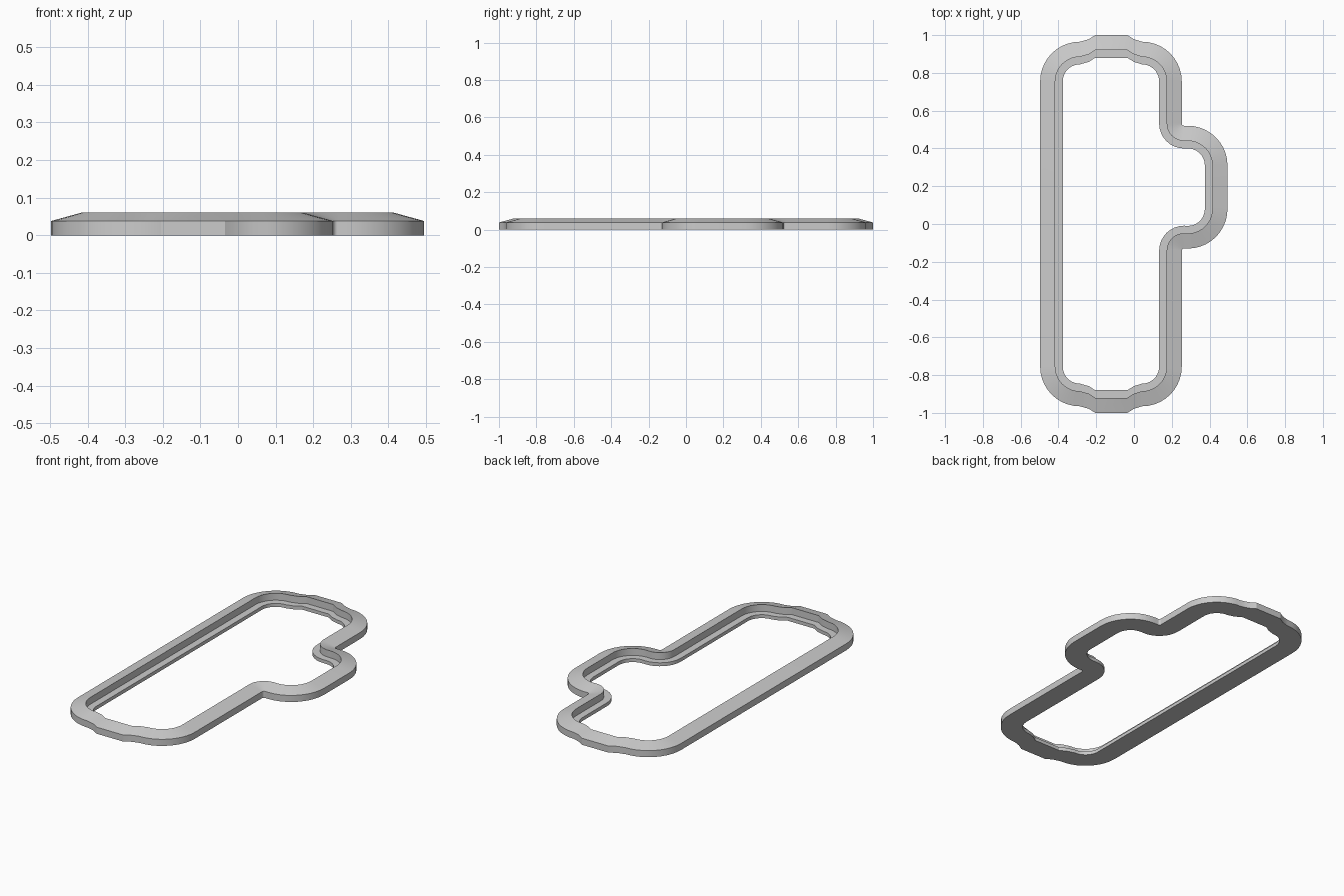
import bpy, bmesh
from math import radians, cos, sin

if "Cube" in bpy.data.objects:
    bpy.data.objects.remove(bpy.data.objects["Cube"])

# Stations along the outer edge: position, and inward direction
path = []


def arc(cx, cy, r, a0, a1, n, concave=False):
    s = 1 if concave else -1
    for i in range(n + 1):
        a = radians(a0 + (a1 - a0) * i / n)
        path.append((cx + r * cos(a), cy + r * sin(a), s * cos(a), s * sin(a)))


def end_bump(points, side):
    for x, y in points:
        path.append((x, side * y, 0, -side))


bump = [(0.0, 0.978), (-0.035, 1.0), (-0.205, 1.0), (-0.24, 0.978)]

# Counter-clockwise outline: right side with its bulge, then back, left, front
arc(0.043, -0.755, 0.21, -90, 0, 10)
arc(0.265, -0.141, 0.012, 180, 90, 8, True)
arc(0.285, 0.08, 0.21, -90, 0, 10)
arc(0.285, 0.31, 0.21, 0, 90, 10)
arc(0.265, 0.532, 0.012, 270, 180, 8, True)
arc(0.043, 0.755, 0.21, 0, 90, 10)
end_bump(bump, 1)
arc(-0.287, 0.755, 0.21, 90, 180, 10)
arc(-0.287, -0.755, 0.21, 180, 270, 10)
end_bump(bump[::-1], -1)

# Cross-section: inward distance from the outer edge, height
section = [(0, 0), (0, 0.038), (0.08, 0.06), (0.08, 0.02), (0.12, 0.02), (0.12, 0)]

# Sweep the section round the outline
bm = bmesh.new()
rings = [[bm.verts.new((x + nx * d, y + ny * d, z)) for d, z in section]
         for x, y, nx, ny in path]
for i, ring in enumerate(rings):
    nxt = rings[(i + 1) % len(rings)]
    for j in range(len(section)):
        k = (j + 1) % len(section)
        bm.faces.new((ring[j], nxt[j], nxt[k], ring[k]))
bmesh.ops.recalc_face_normals(bm, faces=bm.faces)
mesh = bpy.data.meshes.new("bezel_frame")
bm.to_mesh(mesh)
bm.free()
frame = bpy.data.objects.new("bezel_frame", mesh)
bpy.context.collection.objects.link(frame)

# Smooth curves with crisp edges
bpy.context.view_layer.objects.active = frame
frame.select_set(True)
bpy.ops.object.shade_smooth_by_angle(angle=radians(30))
